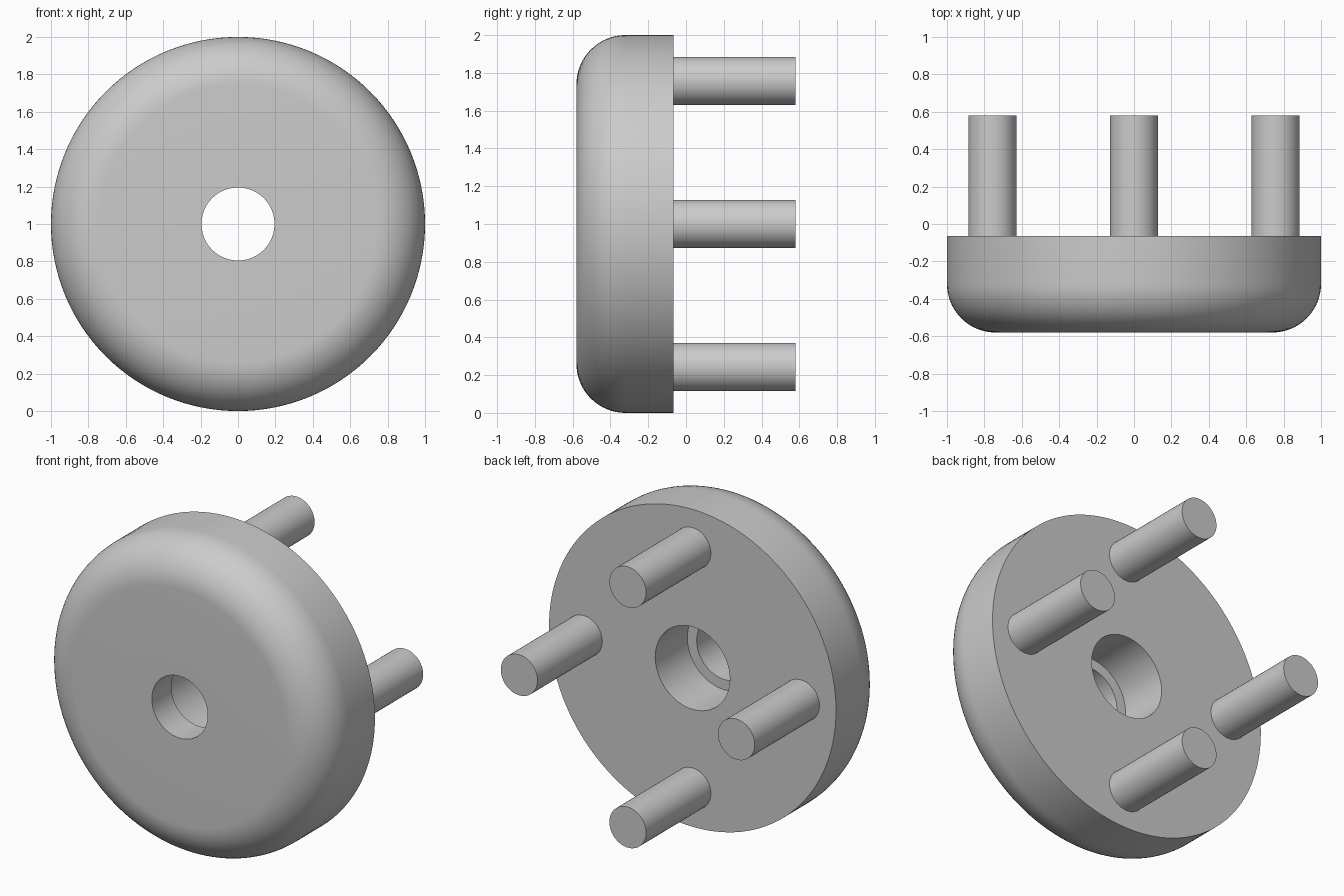
import bpy, bmesh, math
from mathutils import Matrix, Vector

cube = bpy.data.objects.get("Cube")
if cube:
    bpy.data.objects.remove(cube, do_unlink=True)

grey = bpy.data.materials.new("plain_grey")
grey.use_nodes = True
colour = (0.6, 0.6, 0.6, 1)
grey.diffuse_color = colour
grey.node_tree.nodes["Principled BSDF"].inputs["Base Color"].default_value = colour

FRONT, STEP, BACK, PIN_END = -0.58, -0.385, -0.065, 0.58
FILLET = 0.26


def finish(name, bm):
    """Turn a bmesh into a smooth-shaded object with sharp edges kept."""
    bmesh.ops.recalc_face_normals(bm, faces=bm.faces)
    mesh = bpy.data.meshes.new(name)
    bm.to_mesh(mesh)
    bm.free()
    mesh.materials.append(grey)
    obj = bpy.data.objects.new(name, mesh)
    bpy.context.collection.objects.link(obj)
    bpy.ops.object.select_all(action="DESELECT")
    obj.select_set(True)
    bpy.context.view_layer.objects.active = obj
    bpy.ops.object.shade_smooth_by_angle(angle=math.radians(30))
    return obj


def lathe(name, profile, steps):
    """Spin a closed (radius, y) profile around the front-to-back axis at z = 1."""
    bm = bmesh.new()
    verts = [bm.verts.new((r, y, 1)) for r, y in profile]
    edges = [bm.edges.new((a, b)) for a, b in zip(verts, verts[1:] + verts[:1])]
    bmesh.ops.spin(bm, geom=verts + edges, cent=(0, 0, 1), axis=(0, 1, 0),
                   angle=math.tau, steps=steps, use_merge=True)
    bmesh.ops.remove_doubles(bm, verts=bm.verts, dist=1e-5)
    return finish(name, bm)


# Round body: stepped bore, rounded front rim, flat back
arc = [math.radians(90 * i / 16) for i in range(17)]
rim = [(1 - FILLET + FILLET * math.sin(a), FRONT + FILLET - FILLET * math.cos(a))
       for a in arc]
bore = [(0.26, BACK), (0.26, STEP), (0.195, STEP), (0.195, FRONT)]
lathe("round_body", rim + [(1, BACK)] + bore, 128)

# Four pins on the back, slightly sunk into the body
sink = 0.02
length = PIN_END - BACK + sink
for i, side in enumerate(("left", "top", "right", "bottom")):
    angle = i * math.pi / 2
    centre = Vector((0.757 * math.cos(angle), PIN_END - length / 2,
                     1 + 0.757 * math.sin(angle)))
    bm = bmesh.new()
    bmesh.ops.create_cone(bm, cap_ends=True, segments=48, radius1=0.128,
                          radius2=0.128, depth=length,
                          matrix=Matrix.Translation(centre) @ Matrix.Rotation(math.pi / 2, 4, "X"))
    finish(side + "_pin", bm)
